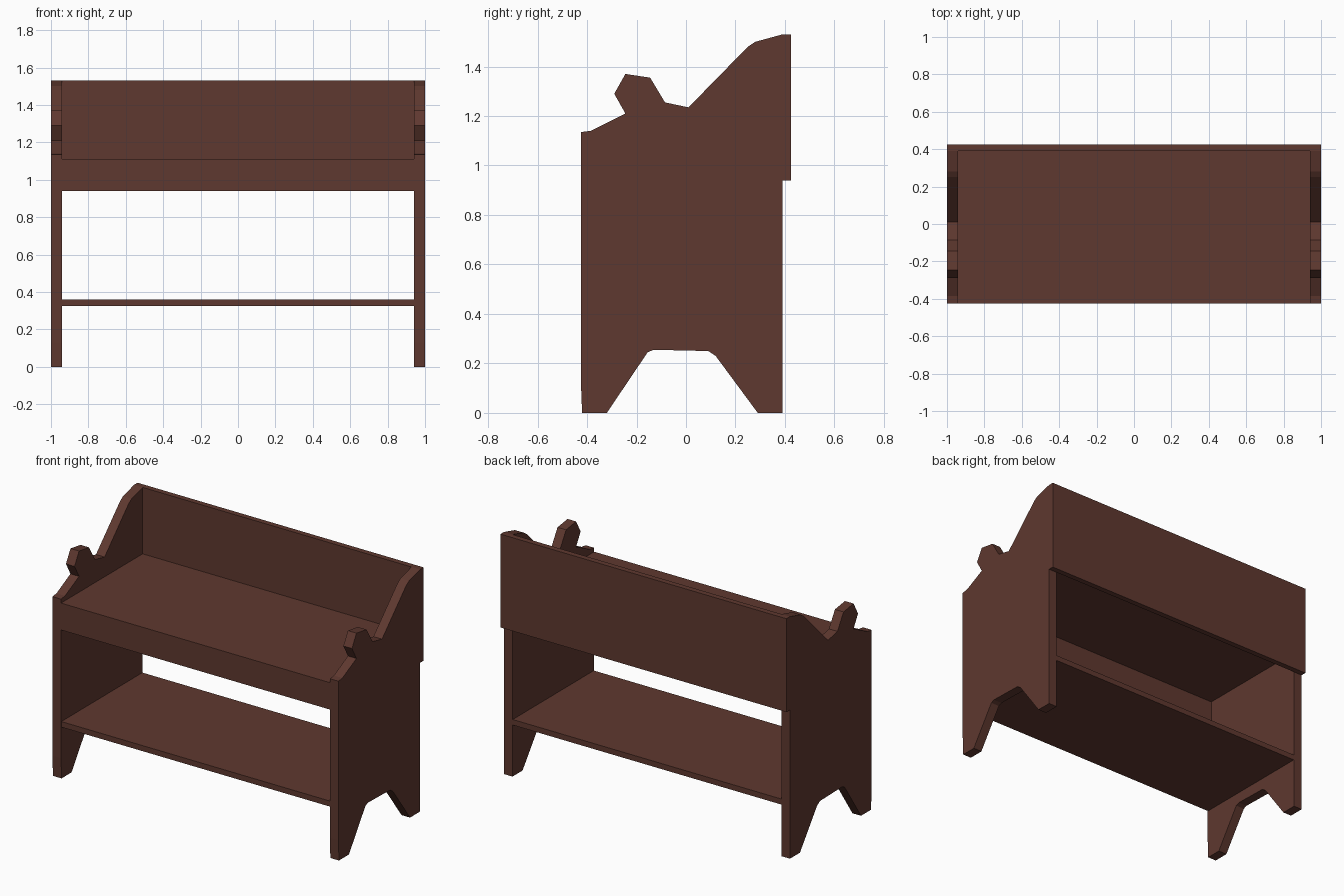
import bpy, bmesh

if "Cube" in bpy.data.objects:
    bpy.data.objects.remove(bpy.data.objects["Cube"])

wood = bpy.data.materials.new("dark brown wood")
wood.diffuse_color = (0.114, 0.040, 0.029, 1)
wood.use_nodes = True
wood.node_tree.nodes["Principled BSDF"].inputs["Base Color"].default_value = wood.diffuse_color


def finish(name, bm):
    bmesh.ops.recalc_face_normals(bm, faces=bm.faces)
    mesh = bpy.data.meshes.new(name)
    bm.to_mesh(mesh)
    bm.free()
    mesh.materials.append(wood)
    obj = bpy.data.objects.new(name, mesh)
    bpy.context.scene.collection.objects.link(obj)
    return obj


def extrude_profile(name, points, x0, x1):
    """Extrude a (y, z) outline along x."""
    bm = bmesh.new()
    face = bm.faces.new([bm.verts.new((x0, y, z)) for y, z in points])
    result = bmesh.ops.extrude_face_region(bm, geom=[face])
    verts = [v for v in result["geom"] if isinstance(v, bmesh.types.BMVert)]
    bmesh.ops.translate(bm, verts=verts, vec=(x1 - x0, 0, 0))
    return finish(name, bm)


def board(name, half_width, y0, y1, z0, z1):
    return extrude_profile(name, [(y0, z0), (y1, z0), (y1, z1), (y0, z1)],
                           -half_width, half_width)


# Side panels: arched foot cut-out, scrolled armrest and raised back
side_outline = [
    (-0.42, 0), (-0.32, 0), (-0.155, 0.245), (-0.13, 0.255),
    (0.09, 0.25), (0.12, 0.23), (0.29, 0), (0.39, 0),
    (0.39, 1.53), (0.28, 1.50), (0.25, 1.48), (0.01, 1.235),
    (-0.085, 1.255), (-0.145, 1.355), (-0.245, 1.37), (-0.29, 1.29),
    (-0.245, 1.21), (-0.385, 1.14), (-0.425, 1.135), (-0.425, 0.13),
]
for label, sign in (("left", -1), ("right", 1)):
    extrude_profile(label + "_side_panel", side_outline, sign * 0.94, sign)

# Back board overlaps the rear edges of both sides
board("back_board", 1.0, 0.39, 0.425, 0.94, 1.53)

# Seat, front apron and lower shelf fit between the sides
board("seat", 0.94, -0.39, 0.39, 1.075, 1.11)
board("front_apron", 0.94, -0.425, -0.39, 0.94, 1.11)
board("lower_shelf", 0.94, -0.422, 0.388, 0.325, 0.36)
